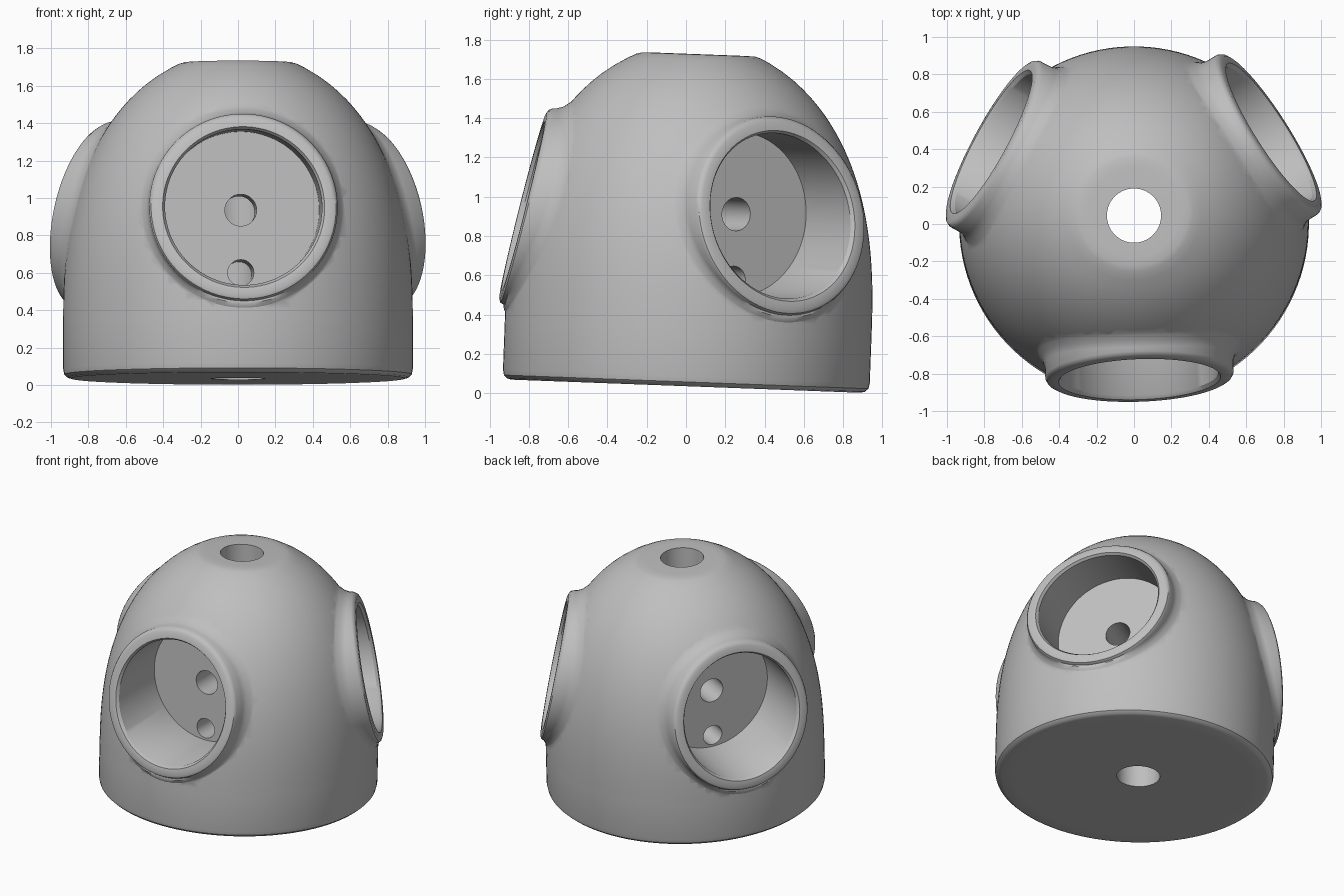
import bpy, bmesh
from math import sin, cos, tan, pi, radians, sqrt
from mathutils import Vector, Matrix

cube = bpy.data.objects.get("Cube")
if cube:
    bpy.data.objects.remove(cube)

grey = bpy.data.materials.new("plain grey")
grey.use_nodes = True
grey.diffuse_color = (0.52, 0.52, 0.52, 1)
grey.node_tree.nodes["Principled BSDF"].inputs["Base Color"].default_value = (0.52, 0.52, 0.52, 1)

# The whole housing leans slightly backwards
LEAN = Matrix.Translation((0, 0, 0.035)) @ Matrix.Rotation(radians(-2.15), 4, 'X')
CUP_Z = 0.885
SLOPE = tan(radians(12))


def loft(name, rings, matrix=LEAN):
    """Closed solid through a list of equal rings, capped at both ends."""
    bm = bmesh.new()
    loops = [[bm.verts.new(matrix @ p) for p in ring] for ring in rings]
    n = len(loops[0])
    for a, b in zip(loops, loops[1:]):
        for i in range(n):
            j = (i + 1) % n
            bm.faces.new((a[i], a[j], b[j], b[i]))
    bm.faces.new(loops[0])
    bm.faces.new(loops[-1])
    bmesh.ops.recalc_face_normals(bm, faces=bm.faces)
    mesh = bpy.data.meshes.new(name)
    bm.to_mesh(mesh)
    bm.free()
    mesh.materials.append(grey)
    obj = bpy.data.objects.new(name, mesh)
    bpy.context.collection.objects.link(obj)
    return obj


def angles(n):
    return [2 * pi * (i + 0.5) / n for i in range(n)]


def flat_ring(r, z, n, x=0, y=0):
    return [Vector((x + r * cos(t), y + r * sin(t), z)) for t in angles(n)]


def boolean(target, tool, operation):
    mod = target.modifiers.new(operation.title(), 'BOOLEAN')
    mod.operation = operation
    mod.solver = 'EXACT'
    mod.object = tool
    tool.hide_render = True
    bpy.context.view_layer.objects.active = target
    bpy.ops.object.modifier_apply(modifier=mod.name)
    bpy.data.objects.remove(tool)


def dome_radius(h):
    return 0.935 * sqrt(1 - (max(h - 0.3, 0) / 1.452) ** 2.47)


# Domed body
profile = [(0.80, 0), (0.89, 0), (0.912, 0.006), (0.929, 0.022), (0.935, 0.05)]
profile += [(dome_radius(h), h) for h in [0.3 + 1.36 * i / 32 for i in range(33)]]
profile += [(0.318, 1.682), (0.29, 1.69), (0.24, 1.692)]
body = loft("domed_housing", [flat_ring(r, z, 112) for r, z in profile])


# Three sideways cups spaced around the body
def cup_ring(azimuth, r, depth, n=80, z=CUP_Z):
    """Ring about a horizontal axis; depth is a number or a function of (r, t)."""
    out = Vector((cos(azimuth), sin(azimuth), 0))
    side = Vector((-sin(azimuth), cos(azimuth), 0))
    return [out * (depth(r, t) if callable(depth) else depth) + side * r * cos(t)
            + Vector((0, 0, z + r * sin(t))) for t in angles(n)]


def rim(offset):
    return lambda r, t: 0.865 - r * sin(t) * SLOPE + offset


def on_body(offset):
    def depth(r, t):
        hit = sqrt(dome_radius(CUP_Z + r * sin(t)) ** 2 - (r * cos(t)) ** 2)
        return min(hit + offset, rim(-0.03)(r, t))
    return depth


azimuths = [radians(a) for a in (-88, 32, 152)]

# Collars with a soft flare into the body and a slanted rounded rim
for a in azimuths:
    collar = [(0.40, 0.45), (0.56, on_body(-0.012)), (0.535, on_body(0.004)),
              (0.515, on_body(0.018)), (0.505, on_body(0.045)),
              (0.504, rim(-0.025)), (0.495, rim(-0.009)), (0.478, rim(0)),
              (0.44, rim(0))]
    boolean(body, loft("collar", [cup_ring(a, r, d) for r, d in collar]), 'UNION')

# Deep bores with a chamfered mouth and two small holes in each floor
for a in azimuths:
    bore = [(0.42, 0.42), (0.42, rim(-0.02)), (0.437, rim(0.005)), (0.437, 1.3)]
    boolean(body, loft("bore_cutter", [cup_ring(a, r, d) for r, d in bore]), 'DIFFERENCE')
for a in azimuths:
    for radius, height in ((0.085, CUP_Z), (0.07, 0.55)):
        hole = [cup_ring(a, radius, d, 32, height) for d in (0.02, 0.5)]
        boolean(body, loft("hole_cutter", hole), 'DIFFERENCE')

# Upright shaft through the middle
shaft = [flat_ring(0.145, z, 48, 0, 0.045) for z in (-0.3, 2)]
boolean(body, loft("shaft_cutter", shaft, Matrix()), 'DIFFERENCE')

bpy.ops.object.select_all(action='DESELECT')
body.select_set(True)
bpy.context.view_layer.objects.active = body
bpy.ops.object.shade_smooth_by_angle(angle=radians(32))
